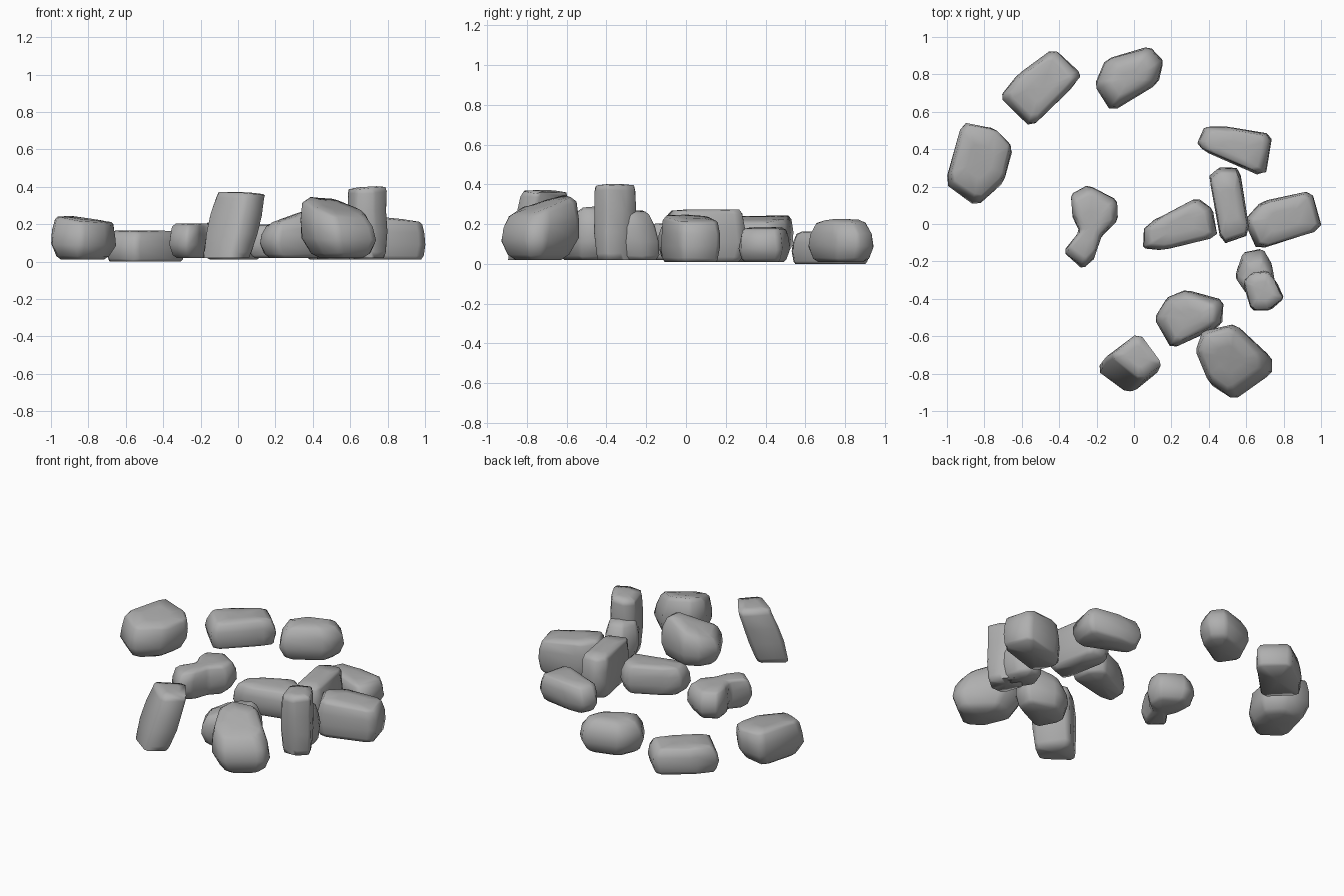
import bpy
import bmesh
import math
import random
from mathutils import Vector

random.seed(4)
cube = bpy.data.objects.get("Cube")
if cube:
    bpy.data.objects.remove(cube, do_unlink=True)

# One stone colour for every rock
stone = bpy.data.materials.new("stone_grey")
stone.use_nodes = True
grey = (0.43, 0.43, 0.43, 1)
stone.diffuse_color = grey
stone.node_tree.nodes["Principled BSDF"].inputs["Base Color"].default_value = grey


def cut_corners(points, ratio=0.12):
    """Replace every outline corner with two points, for worn edges."""
    result = []
    for i, corner in enumerate(points):
        before = points[i - 1]
        after = points[(i + 1) % len(points)]
        result.append(corner.lerp(before, ratio))
        result.append(corner.lerp(after, ratio))
    return result


def rock(name, outline, low, high, cap=0.8, foot=0.8, slope=(0, 0), lean=(0, 0)):
    """Stack shrinking rings of a ground outline into a worn boulder.
    cap and foot: size of the top and bottom ring; slope: tilt of the top;
    lean: sideways shift from bottom to top."""
    points = cut_corners([Vector(p) for p in outline])
    xs = [p.x for p in points]
    ys = [p.y for p in points]
    centre = Vector(((min(xs) + max(xs)) / 2, (min(ys) + max(ys)) / 2))
    slope, lean = Vector(slope), Vector(lean)
    profile = [
        (0, foot), (0.09, (foot + 1) / 2), (0.37, 1),
        (0.66, 0.9 + 0.1 * cap), (0.91, (cap + 1) / 2), (0.98, cap), (1, cap / 2),
    ]
    bm = bmesh.new()

    def place(flat, t, wobble):
        height = low + t * (high - low) + t * t * slope.dot(flat)
        pos = centre + flat + lean * (t - 0.5)
        jitter = [random.uniform(-wobble, wobble) for _ in range(3)]
        return bm.verts.new(Vector((pos.x, pos.y, height)) + Vector(jitter))

    rings = []
    for t, scale in profile:
        wobble = 0.004 if 0 < t < 1 else 0
        rings.append([place((p - centre) * scale, t, wobble) for p in points])
    for lower, upper in zip(rings, rings[1:]):
        for i in range(len(points)):
            bm.faces.new((lower[i - 1], lower[i], upper[i], upper[i - 1]))
    # Fan-shaped underside and crown
    for ring, t in ((rings[0], 0), (rings[-1], 1)):
        middle = place(Vector((0, 0)), t, 0)
        for i in range(len(ring)):
            bm.faces.new((ring[i - 1], ring[i], middle))
    bmesh.ops.recalc_face_normals(bm, faces=bm.faces)

    mesh = bpy.data.meshes.new(name)
    bm.to_mesh(mesh)
    bm.free()
    mesh.materials.append(stone)
    obj = bpy.data.objects.new(name, mesh)
    bpy.context.collection.objects.link(obj)
    bpy.ops.object.select_all(action='DESELECT')
    obj.select_set(True)
    bpy.context.view_layer.objects.active = obj
    bpy.ops.object.shade_smooth_by_angle(angle=math.radians(80))


# Back and left side rocks
rock("left_rock",
     [(-1.01, .22), (-.92, .54), (-.74, .51), (-.65, .41), (-.69, .23), (-.84, .1)],
     .01, .23, cap=.84, foot=.66, slope=(-.12, .05), lean=(.01, .02))
rock("back_left_block",
     [(-.72, .68), (-.62, .8), (-.43, .94), (-.28, .8), (-.33, .73), (-.55, .51)],
     0, .165, cap=.74, foot=.9)
rock("back_rock",
     [(-.21, .74), (-.15, .88), (.09, .95), (.16, .87), (.13, .75), (-.12, .6)],
     .01, .225, cap=.52, foot=.7)
rock("bent_rock",
     [(-.38, -.15), (-.27, -.24), (-.21, -.18), (-.17, -.06), (-.09, .02), (-.09, .13),
      (-.24, .21), (-.34, .16), (-.33, .05), (-.29, -.04)],
     .02, .205, cap=.74, foot=.7)

# Rocks around the right side
rock("inner_block",
     [(.05, -.03), (.05, -.13), (.15, -.14), (.45, -.07), (.42, .08), (.34, .14), (.12, .03)],
     .02, .2, cap=.76, foot=.8)
rock("centre_block",
     [(.4, .25), (.45, .3), (.56, .3), (.62, -.06), (.47, -.11)],
     .01, .275, cap=.85, foot=.82)
rock("right_block",
     [(.59, .02), (.68, .12), (.95, .18), (1.01, -.03), (.66, -.14)],
     .01, .235, cap=.82, foot=.88, slope=(-.1, 0))
rock("back_right_block",
     [(.34, .44), (.38, .52), (.5, .52), (.74, .48), (.7, .25), (.36, .4)],
     .01, .185, cap=.74, foot=.78)
rock("standing_rock_base",
     [(.54, -.28), (.58, -.16), (.69, -.14), (.74, -.22), (.76, -.36), (.62, -.4)],
     .02, .27, cap=.66, foot=.74, lean=(.01, -.05))
rock("standing_rock_column",
     [(.58, -.31), (.63, -.26), (.71, -.25), (.76, -.31), (.8, -.4), (.73, -.46), (.63, -.46)],
     .02, .4, cap=.93, foot=.86, slope=(.06, 0))

# Front rocks
rock("front_middle_rock",
     [(.11, -.5), (.17, -.4), (.28, -.35), (.48, -.41), (.47, -.54), (.2, -.67)],
     .02, .25, cap=.65, foot=.72, slope=(.35, .05))
rock("front_left_block",
     [(-.18, -.74), (-.01, -.61), (.13, -.79), (.01, -.88)],
     .02, .37, cap=.9, foot=.88, slope=(-.05, -.03), lean=(.08, .08))
rock("front_right_boulder",
     [(.33, -.68), (.37, -.57), (.54, -.53), (.73, -.71), (.73, -.8), (.53, -.94), (.4, -.85)],
     .02, .3, cap=.72, foot=.58, slope=(-.18, .28), lean=(-.04, .02))
